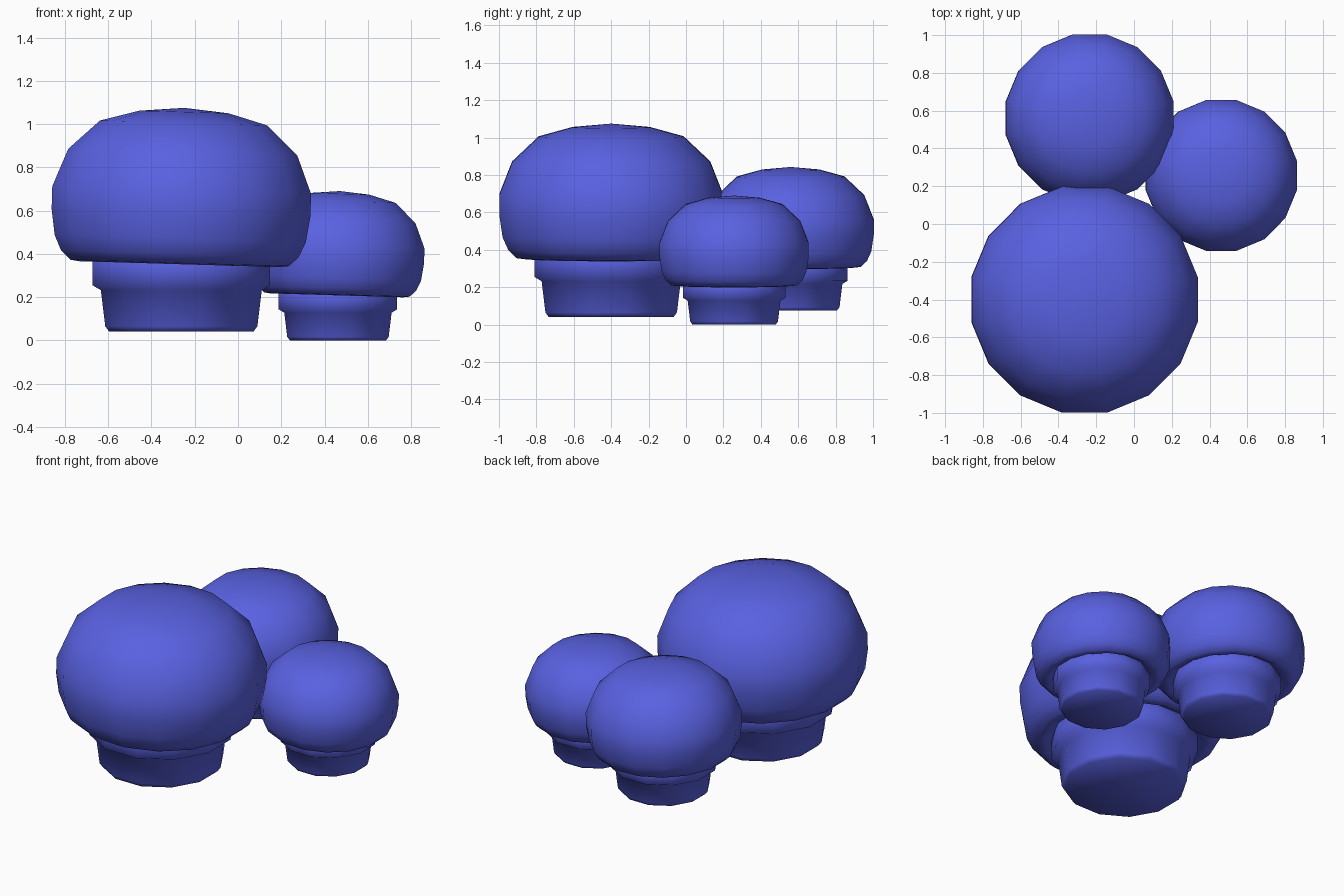
import bpy, bmesh, math
from mathutils import Matrix

if "Cube" in bpy.data.objects:
    bpy.data.objects.remove(bpy.data.objects["Cube"])

blue = bpy.data.materials.new("blue")
blue.diffuse_color = (0.1, 0.12, 0.75, 1)
blue.use_nodes = True
blue.node_tree.nodes["Principled BSDF"].inputs["Base Color"].default_value = blue.diffuse_color

# (radius, height) profiles of the largest mushroom
CAP = [(0, 1.035), (0.21, 1.016), (0.395, 0.965), (0.54, 0.83), (0.61, 0.655),
       (0.61, 0.55), (0.592, 0.43), (0.56, 0.36), (0.515, 0.318), (0.47, 0.312),
       (0.42, 0.345), (0.33, 0.38), (0, 0.40)]
STEM = [(0, 0.40), (0.38, 0.385), (0.425, 0.33), (0.425, 0.215), (0.385, 0.192),
        (0.364, 0.025), (0.345, 0), (0, 0)]


def lathe(name, profile, sides, offset):
    """Closed solid of revolution whose profile starts and ends on the axis."""
    bm = bmesh.new()
    rings = []
    for r, z in profile:
        if r == 0:
            rings.append([bm.verts.new((0, 0, z))] * sides)
        else:
            angles = [offset + 2 * math.pi * i / sides for i in range(sides)]
            rings.append([bm.verts.new((r * math.cos(a), r * math.sin(a), z)) for a in angles])
    for a, b in zip(rings, rings[1:]):
        for i in range(sides):
            j = (i + 1) % sides
            bm.faces.new(dict.fromkeys((a[i], b[i], b[j], a[j])))
    bmesh.ops.recalc_face_normals(bm, faces=bm.faces)
    mesh = bpy.data.meshes.new(name)
    bm.to_mesh(mesh)
    bm.free()
    mesh.materials.append(blue)
    ob = bpy.data.objects.new(name, mesh)
    bpy.context.collection.objects.link(ob)
    bpy.ops.object.select_all(action='DESELECT')
    ob.select_set(True)
    bpy.context.view_layer.objects.active = ob
    bpy.ops.object.shade_smooth_by_angle(angle=math.radians(60))
    return ob


def mushroom(size, x, y, z, scale):
    place = Matrix.Translation((x, y, z)) @ Matrix.Scale(scale, 4)
    # the cap leans slightly to the right
    pivot = Matrix.Translation((0, 0, 0.6))
    lean = pivot @ Matrix.Rotation(math.radians(1.7), 4, 'Y') @ pivot.inverted()
    cap = lathe(size + "_mushroom_cap", CAP, 16, math.pi / 16)
    cap.data.transform(place @ lean)
    stem = lathe(size + "_mushroom_stem", STEM, 12, math.pi / 12)
    stem.data.transform(place)


mushroom("large", -0.262, -0.40, 0.04, 1.0)
mushroom("medium", -0.235, 0.56, 0.075, 0.742)
mushroom("small", 0.462, 0.257, 0.0, 0.667)
